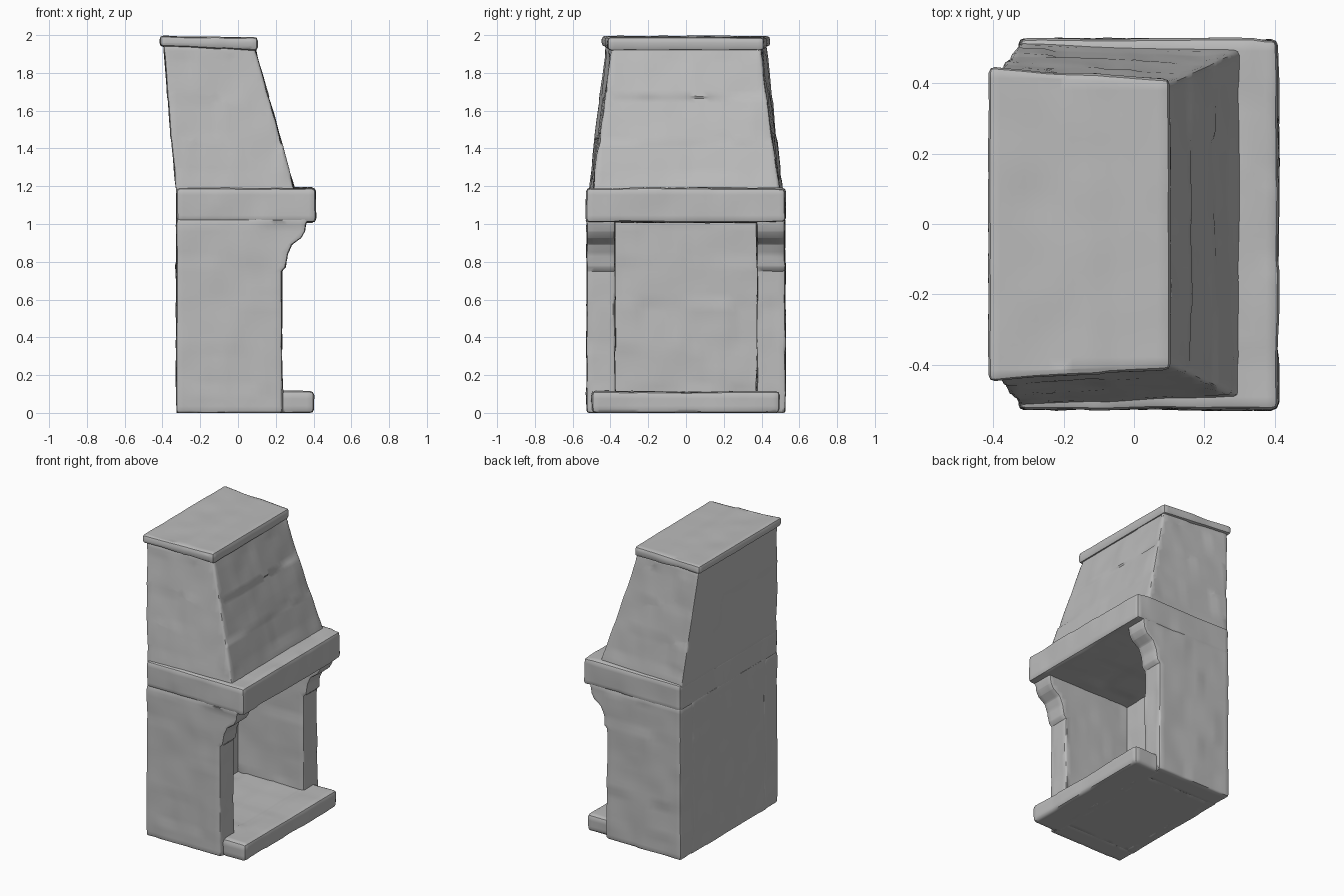
import bpy, bmesh, math
from mathutils import Vector, noise

old = bpy.data.objects.get("Cube")
if old:
    bpy.data.objects.remove(old, do_unlink=True)

stone = bpy.data.materials.new("grey stone")
stone.use_nodes = True
GREY = (0.5, 0.5, 0.5, 1)
stone.diffuse_color = GREY
bsdf = stone.node_tree.nodes["Principled BSDF"]
bsdf.inputs["Base Color"].default_value = GREY
bsdf.inputs["Roughness"].default_value = 0.9

STEP = 0.035


def hewn_offset(p, block):
    """Small tilt of each stone, in staggered courses, plus soft unevenness."""
    q = Vector((p.x / block[0], p.y / block[1], p.z / block[2] + 0.4))
    stagger = 0.5 * (math.floor(q.z) % 2)
    q += Vector((stagger, stagger, 0))
    cell = Vector([math.floor(c) + 0.5 for c in q])
    tilt = noise.cell_vector(cell * 3.0) - Vector((0.5, 0.5, 0.5))
    return 0.014 * tilt.dot(q - cell) + 0.004 * noise.noise(p * 7)


def loft(name, ring_a, ring_b, bevel=0.012, block=(0.23, 0.25, 0.22)):
    """Solid between two matching rings, with worn edges and hewn faces."""
    bm = bmesh.new()
    a = [bm.verts.new(p) for p in ring_a]
    b = [bm.verts.new(p) for p in ring_b]
    bm.faces.new(a)
    bm.faces.new(b[::-1])
    for i in range(len(a)):
        j = (i + 1) % len(a)
        bm.faces.new((a[j], a[i], b[i], b[j]))
    bmesh.ops.recalc_face_normals(bm, faces=bm.faces[:])
    sharp = [e for e in bm.edges if e.calc_face_angle(0) > 0.8]
    bmesh.ops.bevel(bm, geom=sharp, offset=bevel, segments=2, profile=0.5,
                    affect='EDGES')
    # Slice into an even grid so the stone faces can be shaped
    for axis in range(3):
        normal = Vector((0, 0, 0))
        normal[axis] = 1
        values = [v.co[axis] for v in bm.verts]
        low, high = min(values), max(values)
        count = max(1, round((high - low) / STEP))
        for i in range(1, count):
            cut = normal * (low + (high - low) * i / count)
            bmesh.ops.bisect_plane(bm, geom=bm.verts[:] + bm.edges[:] + bm.faces[:],
                                   plane_co=cut, plane_no=normal)
    bm.normal_update()
    moves = [(v, v.normal * hewn_offset(v.co, block)) for v in bm.verts]
    for v, move in moves:
        if v.co.z > 0.001:
            v.co += move
            v.co.z = max(v.co.z, 0.0)
    mesh = bpy.data.meshes.new(name)
    bm.to_mesh(mesh)
    bm.free()
    mesh.materials.append(stone)
    obj = bpy.data.objects.new(name, mesh)
    bpy.context.collection.objects.link(obj)
    bpy.ops.object.select_all(action='DESELECT')
    obj.select_set(True)
    bpy.context.view_layer.objects.active = obj
    bpy.ops.object.shade_smooth_by_angle(angle=math.radians(40))
    return obj


def ring(x0, x1, half_back, half_front, z_back, z_front):
    return [(x0, -half_back, z_back), (x1, -half_front, z_front),
            (x1, half_front, z_front), (x0, half_back, z_back)]


def block(name, x0, x1, half, z0, z1, bevel=0.012):
    return loft(name, ring(x0, x1, half, half, z0, z0),
                ring(x0, x1, half, half, z1, z1), bevel)


# Firebox: back wall, floor and projecting hearth
block("back_wall", -0.325, -0.26, 0.40, 0, 1.03, 0.004)
block("firebox_floor", -0.30, 0.25, 0.39, 0, 0.11, 0.004)
block("hearth", 0.18, 0.40, 0.495, 0, 0.112, 0.02)

# Side walls, each ending in a curved corbel under the mantel
wall = [(-0.325, 0), (0.235, 0), (0.232, 0.75), (0.25, 0.77), (0.262, 0.84),
        (0.285, 0.89), (0.335, 0.925), (0.355, 0.96), (0.365, 1.03), (-0.325, 1.03)]
for side, name in ((-1, "near_side_wall"), (1, "far_side_wall")):
    loft(name, [(x, side * 0.375, z) for x, z in wall],
         [(x, side * 0.525, z) for x, z in wall])

# Mantel running the full depth
block("mantel", -0.325, 0.41, 0.527, 1.01, 1.19, 0.02)

# Tapered chimney hood
loft("chimney_hood", ring(-0.325, 0.305, 0.515, 0.495, 1.16, 1.16),
     ring(-0.395, 0.083, 0.425, 0.39, 1.95, 1.95))

# Capping slab, laid as three long boards
loft("chimney_cap", ring(-0.415, 0.10, 0.45, 0.412, 1.938, 1.92),
     ring(-0.415, 0.10, 0.45, 0.412, 1.998, 1.987), 0.02, (0.18, 3.0, 3.0))
